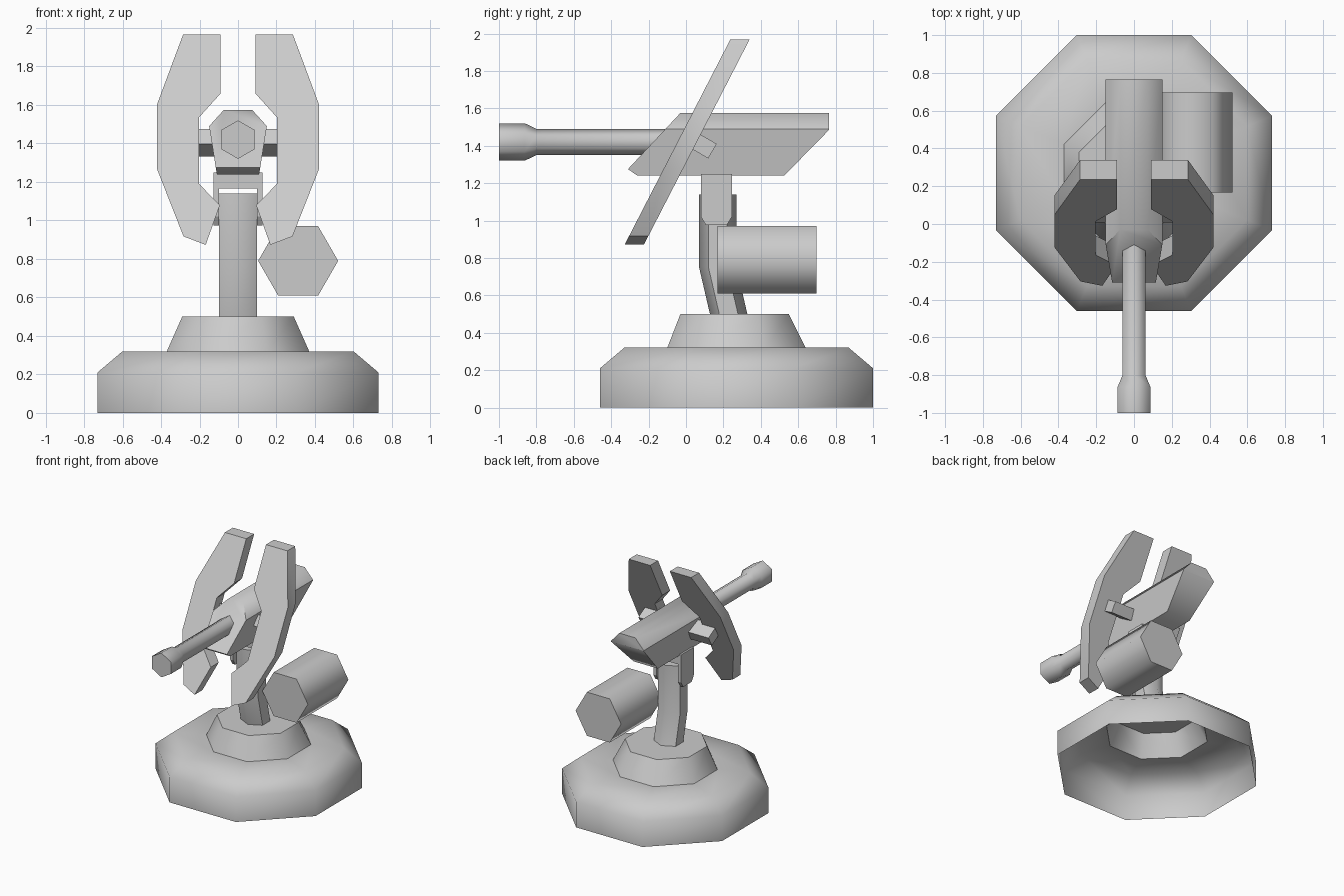
import bpy, bmesh
from math import sin, cos, tan, pi, radians
from mathutils import Vector

if "Cube" in bpy.data.objects:
    bpy.data.objects.remove(bpy.data.objects["Cube"])


def finish(name, bm, angle=62):
    bmesh.ops.recalc_face_normals(bm, faces=bm.faces)
    me = bpy.data.meshes.new(name)
    bm.to_mesh(me)
    bm.free()
    ob = bpy.data.objects.new(name, me)
    bpy.context.collection.objects.link(ob)
    bpy.ops.object.select_all(action='DESELECT')
    ob.select_set(True)
    bpy.context.view_layer.objects.active = ob
    bpy.ops.object.shade_smooth_by_angle(angle=radians(angle))
    return ob


def loft(rings, cap_start=True, cap_end=True):
    bm = bmesh.new()
    vs = [[bm.verts.new(p) for p in r] for r in rings]
    n = len(vs[0])
    for a, b in zip(vs, vs[1:]):
        for i in range(n):
            j = (i + 1) % n
            bm.faces.new((a[i], a[j], b[j], b[i]))
    if cap_start:
        bm.faces.new(vs[0])
    if cap_end:
        bm.faces.new(vs[-1])
    bmesh.ops.recalc_face_normals(bm, faces=bm.faces)
    return bm


def ngon(n, r, start=0.0):
    return [(r * cos(start + 2 * pi * i / n), r * sin(start + 2 * pi * i / n)) for i in range(n)]


def mirror_x(ob):
    ob.modifiers.new("mirror", 'MIRROR').use_axis[0] = True


def along_x(profile, x0, x1):
    return loft([[(x, y, z) for y, z in profile] for x in (x0, x1)])


# Octagonal base shell, open underneath, with raised collar
steps = [(.73, 0, .27), (.73, .21, .27), (.60, .32, .27), (.37, .32, .27), (.29, .50, .26)]
rings = [[(x, y + cy, z) for x, y in ngon(8, a / cos(pi / 8), pi / 8)] for a, z, cy in steps]
finish("base", loft(rings, cap_start=False), 50)

# Bent six-sided post
hexa = [(0, -.1), (.1, -.05), (.1, .05), (0, .1), (-.1, .05), (-.1, -.05)]
path = [(.228, .50), (.17, .75), (.17, 1.14)]
finish("post", loft([[(x, y + cy, z) for x, y in hexa] for cy, z in path]))

# Fork that carries the head
prong = [(.08, 1.25), (.08, 1.02), (.107, .975), (.218, .975), (.245, 1.02), (.245, 1.25)]
mirror_x(finish("fork_prong", along_x(prong, .10, .127), 30))
yoke = [(.08, 1.165), (.245, 1.165), (.245, 1.25), (.08, 1.25)]
finish("fork_yoke", along_x(yoke, -.10, .10), 30)

# Head: six-sided bar with slanted cuts at both ends
section = [(-.073, 1.575), (.073, 1.575), (.15, 1.49), (.11, 1.24), (-.11, 1.24), (-.15, 1.49)]
bm = loft([[(x, y, z) for x, z in section] for y in (-.6, .765)])
cuts = [((-.31, 1.275), (-.03, 1.575), (-1, 1)),
        ((-.31, 1.275), (-.26, 1.24), (-1, -1)),
        ((.765, 1.485), (.525, 1.24), (1, -1))]
for a, b, side in cuts:
    d = Vector((0, b[0] - a[0], b[1] - a[1]))
    no = d.cross(Vector((1, 0, 0)))
    if no.dot(Vector((0, *side))) < 0:
        no.negate()
    bmesh.ops.bisect_plane(bm, geom=bm.verts[:] + bm.edges[:] + bm.faces[:], dist=1e-5,
                           plane_co=(0, *a), plane_no=no, clear_outer=True)
    bmesh.ops.holes_fill(bm, edges=[e for e in bm.edges if e.is_boundary], sides=0)
finish("head", bm, 50)

# Barrel with wider muzzle
steps = [(.10, -1.0), (.10, -.862), (.07, -.80), (.07, .05)]
finish("barrel", loft([[(x, y, z + 1.42) for x, z in ngon(6, r, pi / 2)] for r, y in steps]))

# Tilted axle blocks joining shields to head
u = Vector((.5, .866))
v = Vector((.866, -.5))
c = Vector((.086, 1.403))
block = [tuple(c + u * .045 * i + v * .064 * j) for i, j in ((1, 1), (1, -1), (-1, -1), (-1, 1))]
mirror_x(finish("axle", along_x(block, .08, .32), 30))

# Leaning shield plates
outline = [(.09, 1.967), (.285, 1.967), (.42, 1.605), (.42, 1.265), (.283, .917),
           (.168, .873), (.094, 1.08), (.203, 1.19), (.203, 1.535), (.09, 1.66)]
rings = [[(x, -.327 + .515 * (z - .873) + t, z) for x, z in outline] for t in (0, .103)]
mirror_x(finish("shield", loft(rings), 40))

# Six-sided canister beside the post
rings = [[(x + .3125, y, z + .79) for x, z in ngon(6, .208)] for y in (.168, .697)]
finish("canister", loft(rings))
